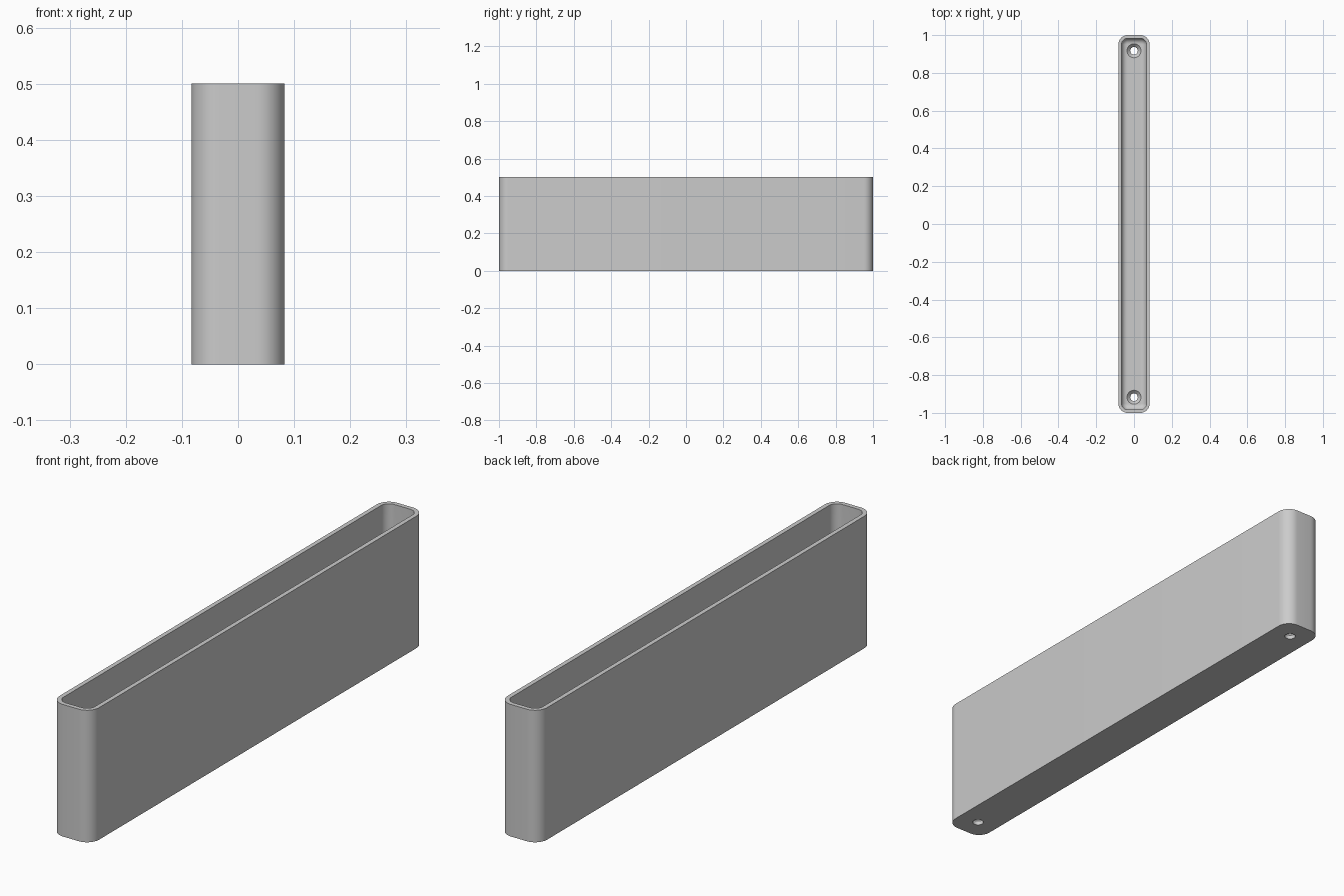
import bpy
import bmesh
from math import pi, sin, cos

cube = bpy.data.objects.get("Cube")
if cube:
    bpy.data.objects.remove(cube, do_unlink=True)

HALF_X, HALF_Y, HEIGHT = 0.083, 1.0, 0.5
CORNER, WALL, FLOOR, FILLET = 0.05, 0.017, 0.033, 0.03
HOLE_Y = 0.917
ARC_STEPS = 10

grey = bpy.data.materials.new("plain grey")
grey.use_nodes = True
colour = (0.6, 0.6, 0.6, 1)
grey.diffuse_color = colour
grey.node_tree.nodes["Principled BSDF"].inputs["Base Color"].default_value = colour


def make_object(name, bm):
    bmesh.ops.recalc_face_normals(bm, faces=bm.faces)
    mesh = bpy.data.meshes.new(name)
    bm.to_mesh(mesh)
    bm.free()
    mesh.materials.append(grey)
    obj = bpy.data.objects.new(name, mesh)
    bpy.context.collection.objects.link(obj)
    return obj


def rounded_loop(bm, inset, z):
    """Ring of vertices round a rounded rectangle, inset from the outer wall."""
    r = CORNER - inset
    cx, cy = HALF_X - CORNER, HALF_Y - CORNER
    ring = []
    for k, (sx, sy) in enumerate([(1, 1), (-1, 1), (-1, -1), (1, -1)]):
        for i in range(ARC_STEPS + 1):
            a = (k + i / ARC_STEPS) * pi / 2
            ring.append(bm.verts.new((sx * cx + r * cos(a), sy * cy + r * sin(a), z)))
    return ring


def loft(bm, rings):
    """Skin consecutive rings and cap both ends."""
    for a, b in zip(rings, rings[1:]):
        for i in range(len(a)):
            j = (i + 1) % len(a)
            bm.faces.new((a[i], a[j], b[j], b[i]))
    bm.faces.new(rings[0])
    bm.faces.new(rings[-1])


# Open tray: outer wall, rim, inner wall, then a fillet down to the floor
profile = [(0, 0), (0, HEIGHT), (WALL, HEIGHT)]
for i in range(9):
    a = i / 8 * pi / 2
    profile.append((WALL + FILLET * (1 - cos(a)), FLOOR + FILLET * (1 - sin(a))))
bm = bmesh.new()
loft(bm, [rounded_loop(bm, inset, z) for inset, z in profile])
tray = make_object("tray", bm)

# Countersunk screw holes through the floor at each end
bpy.context.view_layer.objects.active = tray
tray.select_set(True)
for side, sy in (("front", -1), ("back", 1)):
    bm = bmesh.new()
    rings = []
    for radius, z in [(0.02, -0.05), (0.02, 0.016), (0.037, FLOOR), (0.037, 0.1)]:
        rings.append([bm.verts.new((radius * cos(t * pi / 16),
                                    sy * HOLE_Y + radius * sin(t * pi / 16), z))
                      for t in range(32)])
    loft(bm, rings)
    cutter = make_object(side + "_hole_cutter", bm)
    cutter.hide_render = True
    mod = tray.modifiers.new(side + "_hole", "BOOLEAN")
    mod.operation, mod.solver, mod.object = "DIFFERENCE", "EXACT", cutter
    bpy.ops.object.modifier_apply(modifier=mod.name)
    bpy.data.objects.remove(cutter, do_unlink=True)

bpy.ops.object.shade_smooth_by_angle(angle=pi / 6)
